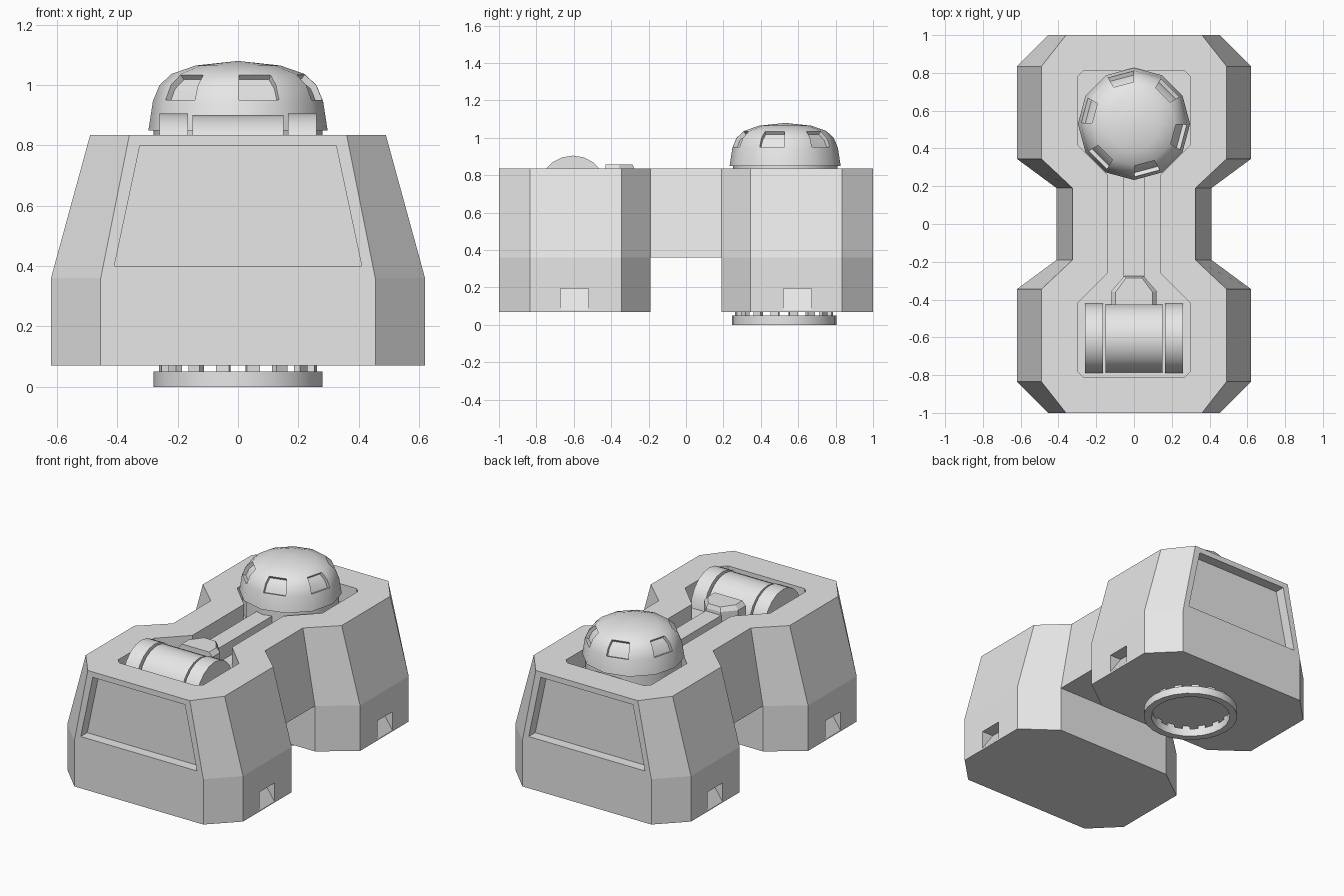
import bpy, bmesh, math
from mathutils import Matrix

if "Cube" in bpy.data.objects:
    bpy.data.objects.remove(bpy.data.objects["Cube"], do_unlink=True)

grey = bpy.data.materials.new("light_grey")
grey.use_nodes = True
grey.diffuse_color = (0.8, 0.8, 0.8, 1)
grey.node_tree.nodes["Principled BSDF"].inputs["Base Color"].default_value = (0.8, 0.8, 0.8, 1)

TOP, KNEE, BASE, FLOOR = 0.835, 0.36, 0.07, 0.72
DOME_Y = 0.53


def finish(bm, name, smooth=None):
    bmesh.ops.recalc_face_normals(bm, faces=bm.faces)
    mesh = bpy.data.meshes.new(name)
    bm.to_mesh(mesh)
    bm.free()
    mesh.materials.append(grey)
    ob = bpy.data.objects.new(name, mesh)
    bpy.context.collection.objects.link(ob)
    if smooth:
        bpy.ops.object.select_all(action='DESELECT')
        ob.select_set(True)
        bpy.context.view_layer.objects.active = ob
        bpy.ops.object.shade_smooth_by_angle(angle=math.radians(smooth))
    return ob


def loft(bm, loops, caps=True):
    """Skin closed loops of points, optionally capping both ends."""
    rings = [[bm.verts.new(p) for p in loop] for loop in loops]
    n = len(rings[0])
    for a, b in zip(rings, rings[1:]):
        for i in range(n):
            j = (i + 1) % n
            bm.faces.new((a[i], a[j], b[j], b[i]))
    if caps:
        bm.faces.new(rings[0])
        bm.faces.new(rings[-1])
    return rings


def flat(points, z):
    return [(x, y, z) for x, y in points]


def mirrored(half):
    """Complete a right-hand outline with its mirror across x."""
    return half + [(-x, y) for x, y in reversed(half)]


def circle(r, z, n, y):
    return [(r * math.cos(math.tau * i / n), y + r * math.sin(math.tau * i / n), z)
            for i in range(n)]


# Body: an hourglass upper shell standing on two octagonal feet
def hourglass(end, side, waist):
    half = [(end, -1), (side, -0.835), (side, -0.345), (waist, -0.19)]
    return mirrored(half + [(x, -y) for x, y in reversed(half)])


bm = bmesh.new()
lower, upper = loft(bm, [flat(hourglass(0.455, 0.62, 0.41), KNEE),
                         flat(hourglass(0.36, 0.49, 0.325), TOP)], caps=False)
bm.faces.new(upper)
bm.faces.new((lower[3], lower[4], lower[11], lower[12]))
for ring in (lower[:4] + lower[12:], lower[4:12]):
    sole = [bm.verts.new((v.co.x, v.co.y, BASE)) for v in ring]
    for i in range(8):
        j = (i + 1) % 8
        bm.faces.new((ring[i], ring[j], sole[j], sole[i]))
    bm.faces.new(sole)
body = finish(bm, "body")

# Recesses: top trench, end panels and side notches
bm = bmesh.new()
trench_half = [(0.27, -0.81), (0.30, -0.78), (0.30, -0.42), (0.14, -0.26)]
trench = mirrored(trench_half + [(x, -y) for x, y in reversed(trench_half)])
loft(bm, [flat(trench, FLOOR), flat(trench, TOP + 0.1)])
panel = [(-0.41, 0.40), (0.41, 0.40), (0.325, 0.80), (-0.325, 0.80)]
wedge = [(0.634, 0.06), (0.70, 0.06), (0.70, 0.195), (0.54, 0.195)]
for s in (-1, 1):
    loft(bm, [[(x, s * y, z) for x, z in panel] for y in (0.935, 1.1)])
    for cy in (-0.595, 0.595):
        loft(bm, [[(s * x, y, z) for x, z in wedge] for y in (cy - 0.075, cy + 0.075)])
cutter = finish(bm, "recess_cutter")
cutter.hide_render = True
cut = body.modifiers.new("recesses", 'BOOLEAN')
cut.operation, cut.solver, cut.object = 'DIFFERENCE', 'EXACT', cutter
bpy.context.view_layer.objects.active = body
bpy.ops.object.modifier_apply(modifier=cut.name)
bpy.data.objects.remove(cutter, do_unlink=True)

# Rail along the trench
bm = bmesh.new()
rail = mirrored([(0.055, -0.30), (0.055, 0.40)])
loft(bm, [flat(rail, FLOOR), flat(rail, 0.81)])
finish(bm, "trench_rail")

# Console at the front end of the rail, tapering to its top
bm = bmesh.new()
outer = mirrored([(0.12, -0.43), (0.12, -0.355), (0.05, -0.275)])
inner = mirrored([(0.097, -0.43), (0.097, -0.36), (0.042, -0.285)])
loft(bm, [flat(outer, FLOOR), flat(outer, 0.83), flat(inner, 0.857)])
finish(bm, "console")


# Half-round drum with a collar on each side
def half_drum(name, x0, x1, r):
    arc = [(-0.605 + r * math.cos(math.pi * i / 10), FLOOR + r * math.sin(math.pi * i / 10))
           for i in range(11)]
    bm = bmesh.new()
    loft(bm, [[(x, y, z) for y, z in arc] for x in (x0, x1)])
    finish(bm, name, 35)


half_drum("drum", -0.15, 0.15, 0.18)
half_drum("left_collar", 0.165, 0.26, 0.185)
half_drum("right_collar", -0.26, -0.165, 0.185)

# Dome with six sunken windows on alternate sides
SIDES = 12
bm = bmesh.new()
profile = [(0.28, FLOOR), (0.28, 0.85), (0.297, 0.85), (0.282, 0.947),
           (0.26, 1.0), (0.22, 1.037), (0.14, 1.065)]
rings = loft(bm, [circle(r, z, SIDES, DOME_Y) for r, z in profile], caps=False)
peak = bm.verts.new((0, DOME_Y, 1.08))
for i in range(SIDES):
    bm.faces.new((rings[-1][i], rings[-1][(i + 1) % SIDES], peak))
bm.faces.new(rings[0])
bmesh.ops.recalc_face_normals(bm, faces=bm.faces)
bm.faces.ensure_lookup_table()
windows = [[bm.faces[level * SIDES + i] for level in (3, 4)] for i in range(1, SIDES, 2)]
for window in windows:
    bmesh.ops.inset_region(bm, faces=window, thickness=0.004, use_even_offset=True)
    bmesh.ops.inset_region(bm, faces=window, thickness=0.001, depth=-0.022,
                           use_even_offset=True)
finish(bm, "dome", 35)

# Ring under the rear foot, held by small studs
RING_Y = DOME_Y - 0.005
bm = bmesh.new()
section = ((0.28, 0), (0.28, 0.05), (0.235, 0.05), (0.235, 0), (0.28, 0))
loft(bm, [circle(r, z, 24, RING_Y) for r, z in section], caps=False)
bmesh.ops.remove_doubles(bm, verts=bm.verts, dist=0.0001)
finish(bm, "base_ring", 35)

bm = bmesh.new()
for i in range(16):
    turn = Matrix.Rotation(math.tau * (i + 0.5) / 16, 4, 'Z')
    place = Matrix.Translation((0, RING_Y, 0.06)) @ turn @ Matrix.Translation((0.25, 0, 0))
    bmesh.ops.create_cube(bm, size=1, matrix=place @ Matrix.Diagonal((0.025, 0.045, 0.024, 1)))
finish(bm, "ring_studs")
